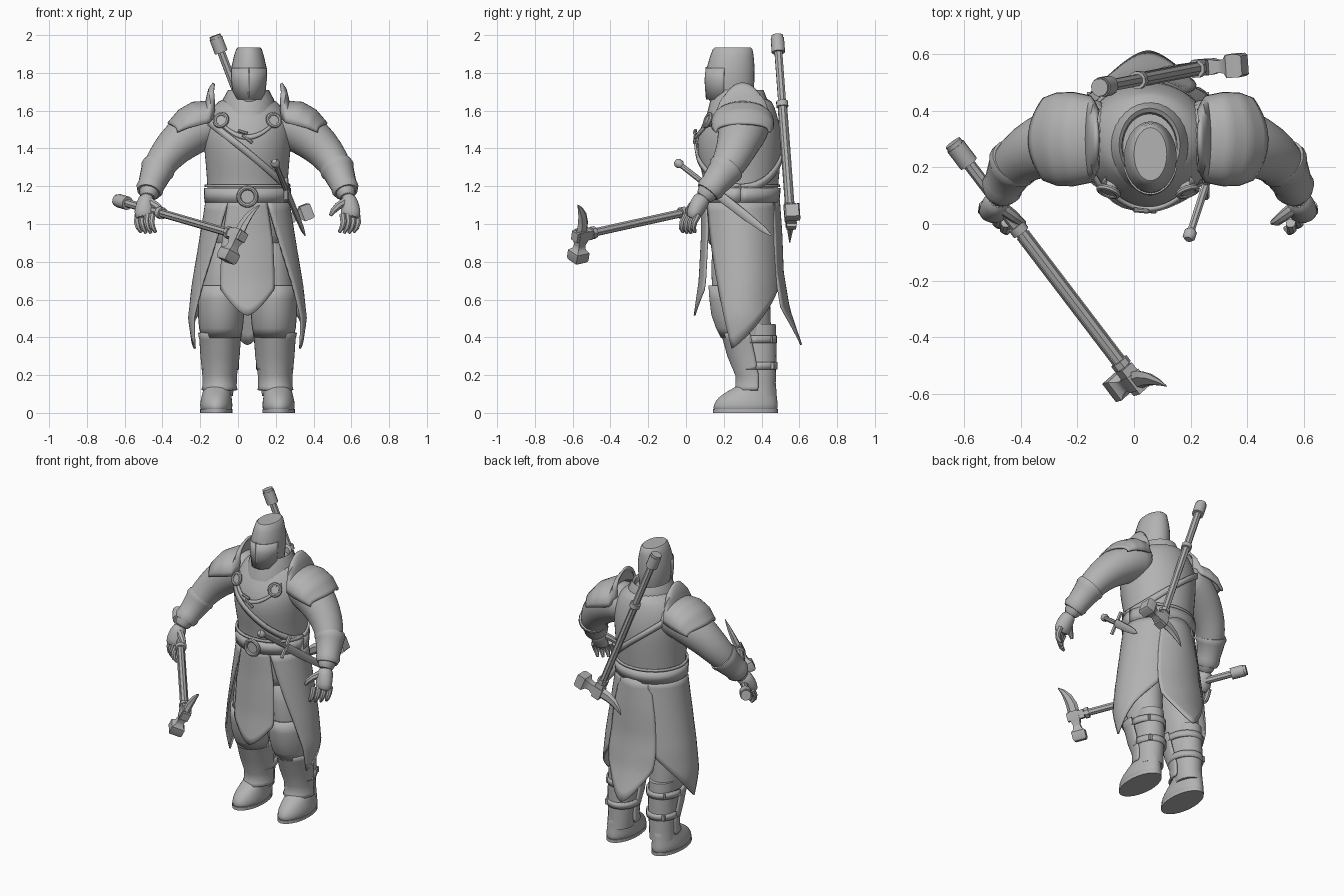
import bpy, bmesh, math
from mathutils import Vector as V

CX = 0.05   # body centre line
steel = bpy.data.materials.new("grey")
steel.diffuse_color = (0.45, 0.45, 0.45, 1)


def finish(name, verts, faces, mirror=False, solid=0, sub=0, body=True):
    me = bpy.data.meshes.new(name)
    me.from_pydata([tuple(v) for v in verts], [], faces)
    bm = bmesh.new()
    bm.from_mesh(me)
    bmesh.ops.recalc_face_normals(bm, faces=bm.faces[:])
    bm.to_mesh(me)
    bm.free()
    me.materials.append(steel)
    ob = bpy.data.objects.new(name, me)
    bpy.context.collection.objects.link(ob)
    if body:
        ob.location.x = CX
    bpy.ops.object.select_all(action='DESELECT')
    ob.select_set(True)
    bpy.context.view_layer.objects.active = ob
    bpy.ops.object.shade_smooth_by_angle(angle=math.radians(40))
    if sub:
        ob.modifiers.new("Subsurf", 'SUBSURF').levels = sub
        ob.modifiers["Subsurf"].render_levels = sub
    if solid:
        m = ob.modifiers.new("Solidify", 'SOLIDIFY')
        m.thickness, m.offset = solid, 0
    if mirror:
        ob.modifiers.new("Mirror", 'MIRROR')
    return ob


def skin(rows, closed, caps):
    n = len(rows[0])
    faces = [(i * n + j, i * n + (j + 1) % n, (i + 1) * n + (j + 1) % n, (i + 1) * n + j)
             for i in range(len(rows) - 1) for j in range(n if closed else n - 1)]
    if caps:
        faces += [tuple(range(n)), tuple((len(rows) - 1) * n + j for j in range(n))]
    return [v for r in rows for v in r], faces


def loft(name, rings, arc=None, n=24, **kw):
    """Stacked ellipses (x, y, z, rx, ry); arc in degrees makes an open shell."""
    a0, a1 = arc or (0, 360)
    k = n + 1 if arc else n
    ang = [math.radians(a0 + (a1 - a0) * j / n) for j in range(k)]
    rows = [[(x + rx * math.cos(a), y + ry * math.sin(a), z) for a in ang]
            for x, y, z, rx, ry in rings]
    return finish(name, *skin(rows, not arc, not arc), **kw)


def sweep(name, pts, n=12, ref=(0, 1, 0), **kw):
    """Tube through (x, y, z, r_side, r_ref)."""
    P = [V(p[:3]) for p in pts]
    rows = []
    for i, p in enumerate(pts):
        t = P[min(i + 1, len(P) - 1)] - P[max(i - 1, 0)]
        s = t.cross(V(ref)).normalized()
        u = s.cross(t).normalized()
        rows.append([P[i] + s * p[3] * math.cos(a) + u * p[-1] * math.sin(a)
                     for a in (2 * math.pi * (j + .5) / n for j in range(n))])
    return finish(name, *skin(rows, True, True), **kw)


def grid(name, f, nu=16, nv=14, **kw):
    rows = [[f(u / nu, v / nv) for u in range(nu + 1)] for v in range(nv + 1)]
    return finish(name, *skin(rows, False, False), **kw)


def interp(table, z):
    t = sorted(table)
    for a, b in zip(t, t[1:]):
        if z <= b[0]:
            k = max(0, (z - a[0]) / (b[0] - a[0]))
            return [p + (q - p) * k for p, q in zip(a[1:], b[1:])]
    return t[-1][1:]


# torso: z, centre y, rx, ry
TORSO = [(.84, .29, .20, .16), (.95, .285, .225, .185), (1.1, .287, .213, .19), (1.2, .295, .213, .195),
         (1.32, .285, .222, .215), (1.44, .28, .235, .23), (1.54, .29, .235, .205),
         (1.62, .305, .19, .165), (1.68, .305, .12, .14)]
loft("torso", [(0, y, z, rx, ry) for z, y, rx, ry in TORSO], n=28, sub=1)
loft("collar", [(.005, .275, 1.58, .15, .165), (.005, .28, 1.66, .135, .15), (.005, .28, 1.71, .108, .13),
                (.005, .275, 1.7, .098, .12), (.005, .27, 1.62, .09, .11)], n=28)
loft("vest_hem", [(0, .288, 1.195, .222, .203), (0, .288, 1.21, .222, .203)], arc=(0, 360), n=36, solid=.012)
loft("belt", [(0, .287, 1.115, .219, .198), (0, .29, 1.19, .222, .203)], arc=(0, 360), n=36, solid=.018)


def ribbon(name, zf, half, arc=(0, 360), grow=1.025):
    def f(u, v):
        a = math.radians(arc[0] + (arc[1] - arc[0]) * u)
        z = zf(a) + half * (2 * v - 1)
        y, rx, ry = interp(TORSO, z)
        return (rx * grow * math.cos(a), y + ry * grow * math.sin(a), z)
    grid(name, f, 48, 1, solid=.012)


# straps across chest and around the neck
ribbon("baldric", lambda a: 1.38 - .19 * math.cos(a), .022)
ribbon("chest_chain", lambda a: 1.46 + .22 * (math.cos(a) ** 2), .012, (-135, -45))


def ring(name, c, r, tube, normal):
    bpy.ops.mesh.primitive_torus_add(major_radius=r, minor_radius=tube, major_segments=28, minor_segments=8,
                                     location=c, rotation=V(normal).to_track_quat('Z', 'Y').to_euler())
    o = bpy.context.object
    o.name = name
    o.data.materials.append(steel)
    bpy.ops.object.shade_smooth_by_angle()


for s in (-1, 1):
    c, d = V((CX + s * .14, .115, 1.55)), V((s * .35, -1, .4)).normalized()
    ring("medallion_rim", c, .034, .011, d)
    sweep("medallion_disc", [(*(c - d * .03), .03), (*(c + d * .004), .026)], n=20, ref=(1, 0, 0), body=False)
ring("belt_buckle", (CX, .077, 1.145), .046, .012, (0, -1, 0))
sweep("buckle_disc", [(0, .1, 1.145, .045), (0, .078, 1.145, .04)], n=20, ref=(1, 0, 0))
for k in (0, 1):
    sweep("strap_buckle", [(-.05 + k * .025, .05, 1.495 - k * .025, .009),
                           (0 + k * .025, .045, 1.53 - k * .05 - .05, .009)], n=8)

# helmet with brow band
loft("helmet", [(.008, .235, 1.63, .07, .10), (.008, .235, 1.68, .085, .122), (.008, .235, 1.76, .093, .127),
                (.008, .237, 1.83, .093, .126), (.008, .243, 1.89, .079, .115), (.008, .247, 1.925, .068, .105),
                (.008, .247, 1.935, .058, .094)], n=28)
loft("visor", [(.008, .235, 1.66, .083, .125), (.008, .235, 1.76, .095, .131), (.008, .237, 1.825, .095, .130)],
     arc=(-165, -15), n=20, solid=.006)
sweep("nose_ridge", [(.008, .108, 1.67, .004), (.008, .104, 1.76, .006), (.008, .108, 1.83, .004)], n=6)

# skirt panels
def side_flap(u, v):
    a0, a1 = -62 + 48 * v, 64 - 4 * v
    a = math.radians(a0 + (a1 - a0) * u)
    z = 1.12 + (.34 + .32 * u ** 1.2 - 1.12) * v
    y, rx, ry = interp([(.33, .30, .285, .235), (.5, .295, .31, .225), (.68, .295, .29, .22),
                        (.95, .29, .245, .208), (1.12, .288, .218, .197)], z)
    return (rx * math.cos(a), y + ry * math.sin(a), z)


def tabard(widths, low, tip, yk, curl):
    def f(u, v):
        s = 2 * u - 1
        z = 1.13 + (low + (tip - low) * (1 - abs(s) ** 1.6) - 1.13) * v
        w, = interp(widths, z)
        y, = interp(yk, z)
        return (s * w, y + curl * s * s, z)
    return f


grid("side_flap", side_flap, mirror=True, solid=.01)
grid("front_tabard", tabard([(.5, .13), (.7, .143), (.9, .135), (1.13, .10)], .65, .515,
                            [(.51, .045), (.7, .072), (.95, .085), (1.13, .085)], .03), solid=.01)
grid("back_tabard", tabard([(.36, .14), (.65, .17), (.9, .15), (1.13, .11)], .56, .36,
                           [(.36, .61), (.55, .545), (.75, .512), (.95, .505), (1.13, .492)], -.04), solid=.01)

# legs, knee guards, greaves and boots
loft("leg", [(.105, .29, .95, .10, .15), (.125, .29, .8, .12, .16), (.14, .29, .64, .115, .155),
             (.14, .30, .54, .112, .15), (.14, .32, .44, .095, .13), (.14, .355, .32, .088, .115),
             (.145, .375, .18, .078, .09), (.15, .38, .08, .075, .085)], n=20, mirror=True, sub=1)
loft("knee_guard", [(.14, .29, .675, .112, .165), (.14, .285, .6, .118, .155), (.14, .295, .52, .118, .155),
                    (.14, .31, .45, .112, .145), (.14, .32, .40, .10, .13)], arc=(-170, -10),
     mirror=True, solid=.012)
loft("greave", [(.145, .325, .425, .112, .14), (.145, .335, .39, .104, .135), (.145, .355, .3, .098, .13),
                (.147, .375, .2, .086, .108), (.148, .375, .14, .085, .108), (.148, .37, .12, .09, .115)],
     arc=(-185, 5), mirror=True, solid=.012)
for z, y, rx, ry in ((.39, .345, .102, .13), (.25, .37, .092, .108)):
    loft("calf_strap", [(.145, y, z - .02, rx, ry), (.145, y, z + .02, rx, ry)], arc=(0, 360), n=28,
         mirror=True, solid=.014)
    sweep("strap_clasp", [(.2, y + ry * .75, z - .018, .022), (.2, y + ry * .75, z + .018, .022)], n=4, mirror=True)
loft("boot_cuff", [(.148, .38, .47, .08, .095), (.148, .385, .3, .085, .095), (.15, .385, .16, .08, .09),
                   (.155, .39, .09, .078, .09)], n=20, mirror=True)
loft("boot", [(.165, .315, 0, .076, .165), (.165, .315, .025, .087, .174), (.165, .318, .06, .086, .168),
              (.163, .335, .1, .076, .145), (.157, .37, .135, .076, .11), (.15, .385, .17, .072, .085)],
     n=24, mirror=True, sub=1)
loft("sole", [(.165, .315, 0, .086, .172), (.165, .315, .02, .086, .172)], n=28, mirror=True)

# arms, bracers and hands
sweep("arm", [(.12, .31, 1.53, .11, .13), (.22, .31, 1.53, .13, .14), (.31, .295, 1.475, .12, .13),
              (.39, .27, 1.41, .105, .11), (.455, .235, 1.33, .088, .095), (.495, .18, 1.25, .078, .08),
              (.52, .12, 1.175, .055, .058), (.53, .085, 1.13, .042, .048)], n=20, mirror=True, sub=1)
sweep("bracer", [(.468, .222, 1.305, .088, .092), (.476, .21, 1.29, .092, .096), (.482, .2, 1.275, .084, .088),
                 (.51, .145, 1.205, .07, .072), (.517, .13, 1.187, .073, .075), (.523, .115, 1.168, .062, .064)],
      n=20, mirror=True)
sweep("palm", [(.528, .095, 1.15, .042, .048), (.54, .07, 1.11, .05, .05), (.548, .045, 1.06, .056, .045),
               (.545, .03, 1.025, .05, .034)], mirror=True, sub=1)
for i in range(4):
    s = (i - 1.5) * .03
    x, y = .542 + s * .85, .025 + s * .7
    sweep("finger", [(x, y + .01, 1.05, .018), (x + .005, y - .012, 1.01, .017), (x - .003, y - .018, .98, .015),
                     (x - .018, y - .008, .95 + abs(s) * .15, .009)], n=8, mirror=True)
sweep("thumb", [(.52, .06, 1.12, .024), (.48, .03, 1.095, .021), (.455, .01, 1.07, .017), (.44, .005, 1.045, .01)],
      n=8, mirror=True)

# pauldrons: arched shells with a raised neck guard; dx, top z, half depth, rim z
ROWS = [(0, .178, 1.745, .10, 1.56), (.12, .20, 1.715, .13, 1.55), (.25, .218, 1.645, .148, 1.535),
        (.5, .29, 1.64, .16, 1.52), (.75, .36, 1.60, .158, 1.505), (1, .42, 1.53, .14, 1.485)]


def pauldron(u, v):
    x, top, hw, low = interp(ROWS, v)
    a = math.pi * u
    return (x - .05 * v * abs(math.cos(a)) ** 2, .30 + hw * math.cos(a), low + (top - low) * math.sin(a) ** .75)


grid("pauldron", pauldron, nu=20, nv=16, mirror=True, solid=.014)


# war hammers
def hammer(p0, p1, head, scale=1):
    p0, p1, h = V(p0), V(p1), V(head).normalized()
    d = (p1 - p0).normalized()
    h = (h - d * h.dot(d)).normalized()
    L = (p1 - p0).length
    side = d.cross(h)

    def rod(name, a, b, r, n=8):
        sweep(name, [(*(p0 + d * a), r), (*(p0 + d * b), r)], n=n, ref=h, body=False)
    rod("hammer_shaft", 0, L + .03, .022)
    rod("hammer_pommel", -.02, .06, .036, 12)
    rod("hammer_pommel_rim", -.035, -.01, .032, 12)
    rod("hammer_grip_ring", .34, .37, .032, 12)
    rod("hammer_socket", L - .06, L + .045, .036, 4)
    rod("hammer_collar", L - .09, L - .065, .034)
    for s in (-1, 1):   # langets along the shaft
        sweep("hammer_langet", [(*(p0 + d * .38 + side * s * .02), .012, .007),
                                (*(p0 + d * (L - .05) + side * s * .02), .012, .007)], n=4, ref=side, body=False)
    sweep("hammer_face", [(*(p1 + h * k), r) for k, r in
                          ((-.03, .04), (.03, .04), (.055, .03), (.08, .036), (.095, .058), (.14, .058), (.152, .048))],
          n=4, ref=d, body=False)
    sweep("hammer_spike", [(*(p1 - h * k - d * b), w, t) for k, b, w, t in
                           ((.02, 0, .022, .036), (.07, 0, .02, .034), (.12, -.012, .015, .027),
                            (.16, -.032, .009, .016), (.19, -.055, .002, .003))], n=6, ref=d, body=False)


hammer((-.62, .26, 1.12), (0, -.555, .94), (-.065, -.03, -.15))
hammer((-.11, .485, 1.965), (.25, .555, 1.02), (.93, .05, .36))

# sheathed dagger on the belt
A, B = V((.195, -.045, 1.325)), V((.355, .45, .94))


def blade(name, cuts, n=8):
    sweep(name, [(*A.lerp(B, k), a, b) for k, a, b in cuts], n=n, ref=(0, 0, 1), body=False)


blade("dagger_pommel", [(-.02, .014, .014), (0, .024, .024), (.03, .024, .024), (.05, .014, .014)])
blade("dagger_grip", [(.04, .014, .014), (.36, .015, .015)])
blade("dagger_sheath", [(.38, .014, .027), (.75, .012, .024), (.92, .008, .017), (1, .003, .004)])
g = A.lerp(B, .37)
sweep("dagger_guard", [(*(g + V((0, .045, .058)) * s), .012) for s in (-1, 0, 1)], n=6, ref=(1, 0, 0), body=False)
